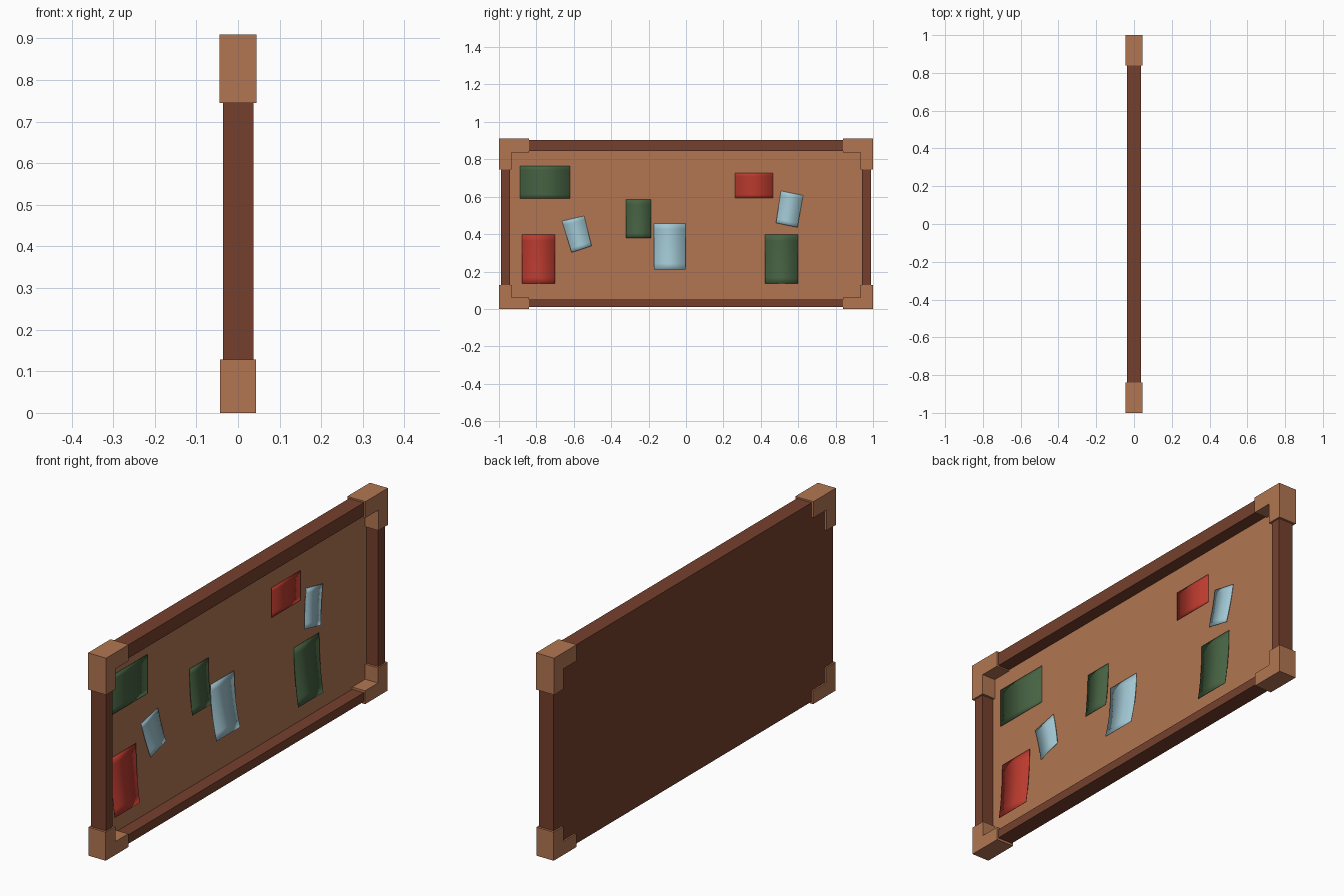
import bpy
import bmesh
from mathutils import Vector

cube = bpy.data.objects.get("Cube")
if cube:
    bpy.data.objects.remove(cube, do_unlink=True)


def linear(c):
    c /= 255
    return c / 12.92 if c <= 0.04045 else ((c + 0.055) / 1.055) ** 2.4


def material(name, *rgb):
    mat = bpy.data.materials.new(name)
    col = tuple(linear(c) for c in rgb) + (1,)
    mat.use_nodes = True
    mat.diffuse_color = col
    mat.node_tree.nodes["Principled BSDF"].inputs["Base Color"].default_value = col
    return mat


WOOD = material("dark wood", 117, 64, 44)
CORK = material("light cork", 178, 118, 82)
GREEN = material("green paper", 70, 98, 66)
RED = material("red paper", 186, 58, 46)
BLUE = material("pale blue paper", 160, 198, 210)


def finish(name, bm, *mats):
    bmesh.ops.recalc_face_normals(bm, faces=bm.faces)
    mesh = bpy.data.meshes.new(name)
    bm.to_mesh(mesh)
    bm.free()
    for mat in mats:
        mesh.materials.append(mat)
    obj = bpy.data.objects.new(name, mesh)
    bpy.context.collection.objects.link(obj)
    return obj


def slab(name, outline, x0, x1, *mats):
    """Extrude a (y, z) outline along x."""
    bm = bmesh.new()
    face = bm.faces.new([bm.verts.new((x0, y, z)) for y, z in outline])
    top = bmesh.ops.extrude_face_region(bm, geom=[face])["geom"]
    verts = [v for v in top if isinstance(v, bmesh.types.BMVert)]
    bmesh.ops.translate(bm, verts=verts, vec=(x1 - x0, 0, 0))
    return finish(name, bm, *mats)


def rect(y0, y1, z0, z1):
    return [(y0, z0), (y1, z0), (y1, z1), (y0, z1)]


BACK, FRONT, CORK_X = -0.036, 0.037, -0.021
OUT, INN = 0.99, 0.942           # frame half widths
Z0, Z1, Z2, Z3 = 0.01, 0.05, 0.843, 0.903

# Frame rails and stiles
slab("bottom_rail", rect(-OUT, OUT, Z0, Z1), BACK, FRONT, WOOD)
slab("top_rail", rect(-OUT, OUT, Z2, Z3), BACK, FRONT, WOOD)
for side, s in (("front", -1), ("back", 1)):
    slab(side + "_stile", rect(s * INN, s * OUT, Z1, Z2), BACK, FRONT, WOOD)

# Panel: cork on its +x face, wood behind
panel = slab("cork_panel", rect(-INN, INN, Z1, Z2), BACK, CORK_X, WOOD, CORK)
for poly in panel.data.polygons:
    poly.material_index = int(poly.normal.x > 0.5)

# L-shaped corner brackets: edge height, arm thickness, arm length along z
for level, edge, d, arm, length, half in (
        ("bottom", 0.0, 1, 0.06, 0.128, 0.043),
        ("top", 0.91, -1, 0.073, 0.165, 0.045)):
    for side, s in (("front", -1), ("back", 1)):
        shape = [(1, 0), (0.84, 0), (0.84, arm), (0.932, arm),
                 (0.932, length), (1, length)]
        slab(f"{level}_{side}_bracket",
             [(s * y, edge + d * z) for y, z in shape], -half, half, CORK)


def paper(name, mat, corners, curl, steps=8):
    """Thin sheet from its (y, z) corners, lifting off the cork at the bottom."""
    tl, tr, br, bl = (Vector(c) for c in corners)
    bm = bmesh.new()
    rows = []
    for i in range(steps + 1):
        t = i / steps
        x = CORK_X + 0.005 + curl * t ** 2
        ends = tl.lerp(bl, t), tr.lerp(br, t)
        rows.append([bm.verts.new((x, p.x, p.y)) for p in ends])
    for a, b in zip(rows, rows[1:]):
        bm.faces.new((a[0], b[0], b[1], a[1]))
    obj = finish(name, bm, mat)
    for poly in obj.data.polygons:
        poly.use_smooth = True
    if obj.data.polygons[0].normal.x < 0:
        obj.data.flip_normals()
    mod = obj.modifiers.new("thickness", "SOLIDIFY")
    mod.thickness = 0.002
    bpy.ops.object.select_all(action="DESELECT")
    obj.select_set(True)
    bpy.context.view_layer.objects.active = obj
    bpy.ops.object.shade_smooth_by_angle()


def upright(y0, y1, z0, z1):
    return [(y0, z1), (y1, z1), (y1, z0), (y0, z0)]


# Pinned papers
paper("wide_green_notice", GREEN, upright(-0.888, -0.62, 0.59, 0.765), 0)
paper("small_green_notice", GREEN, upright(-0.32, -0.187, 0.38, 0.585), 0.014)
paper("tall_green_notice", GREEN, upright(0.422, 0.599, 0.135, 0.397), 0.021)
paper("tall_red_notice", RED, upright(-0.877, -0.7, 0.135, 0.397), 0.019)
paper("wide_red_notice", RED, upright(0.262, 0.465, 0.594, 0.727), 0)
paper("large_blue_note", BLUE, upright(-0.171, -0.004, 0.212, 0.457), 0.03)
paper("left_tilted_blue_note", BLUE,
      [(-0.663, 0.47), (-0.545, 0.497), (-0.505, 0.337), (-0.612, 0.302)], 0.012)
paper("right_tilted_blue_note", BLUE,
      [(0.508, 0.631), (0.626, 0.607), (0.596, 0.436), (0.481, 0.46)], 0.011)
